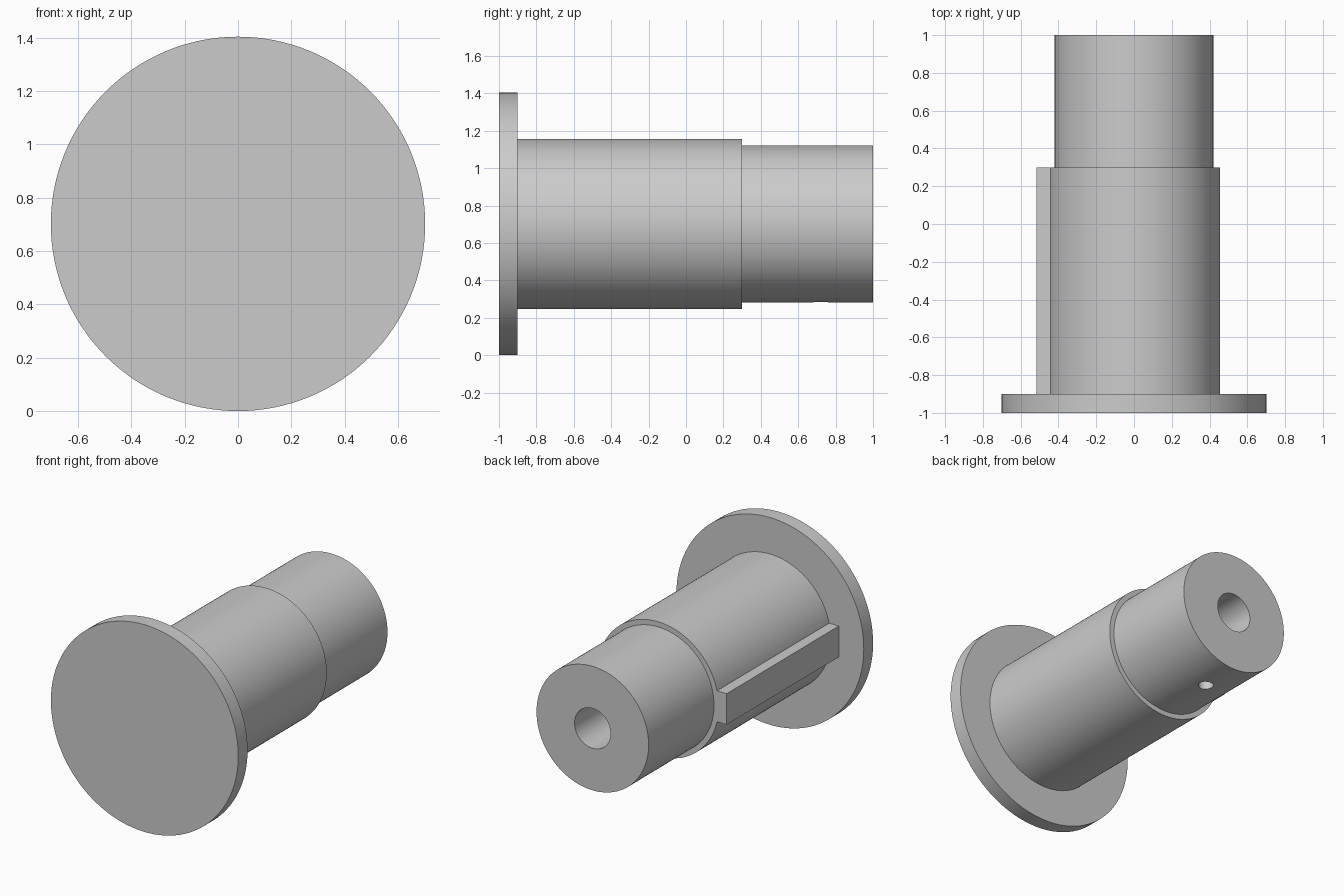
import bpy
import bmesh
import math
from mathutils import Matrix, Vector

SEGMENTS = 128
AXIS_Z = 0.702  # height of the shaft axis

cube = bpy.data.objects.get("Cube")
if cube:
    bpy.data.objects.remove(cube, do_unlink=True)

steel = bpy.data.materials.new("plain grey")
steel.use_nodes = True
grey = (0.6, 0.6, 0.6, 1)
steel.diffuse_color = grey
steel.node_tree.nodes["Principled BSDF"].inputs["Base Color"].default_value = grey


def make_object(name, bm):
    bmesh.ops.recalc_face_normals(bm, faces=bm.faces)
    mesh = bpy.data.meshes.new(name)
    bm.to_mesh(mesh)
    bm.free()
    mesh.materials.append(steel)
    obj = bpy.data.objects.new(name, mesh)
    obj.location.z = AXIS_Z
    bpy.context.collection.objects.link(obj)
    return obj


def lathe(name, profile):
    """Turn (radius, y) points around the y axis."""
    bm = bmesh.new()
    verts = [bm.verts.new((r, y, 0)) for r, y in profile]
    edges = [bm.edges.new(pair) for pair in zip(verts, verts[1:])]
    bmesh.ops.spin(bm, geom=verts + edges, cent=(0, 0, 0), axis=(0, 1, 0),
                   angle=math.tau, steps=SEGMENTS, use_duplicate=False)
    bmesh.ops.remove_doubles(bm, verts=bm.verts, dist=0.0001)
    return make_object(name, bm)


def boolean(target, tool, operation):
    mod = target.modifiers.new(tool.name, "BOOLEAN")
    mod.operation = operation
    mod.solver = "EXACT"
    mod.object = tool
    bpy.context.view_layer.objects.active = target
    bpy.ops.object.modifier_apply(modifier=mod.name)
    bpy.data.objects.remove(tool, do_unlink=True)


# Flange, barrel, stepped end and blind bore in one turned profile
shaft = lathe("flanged_shaft", [
    (0, -1), (0.702, -1), (0.702, -0.9),
    (0.455, -0.9), (0.455, 0.3),
    (0.42, 0.3), (0.42, 1),
    (0.135, 1), (0.135, 0.3), (0, 0.3),
])

# Straight key along the right side of the barrel, rooted in the flange
bm = bmesh.new()
bmesh.ops.create_cube(bm, size=1)
bmesh.ops.scale(bm, verts=bm.verts, vec=Vector((0.14, 1.25, 0.21)))
bmesh.ops.translate(bm, verts=bm.verts, vec=Vector((-0.445, -0.325, 0)))
boolean(shaft, make_object("key", bm), "UNION")

# Small radial hole from below into the bore
bm = bmesh.new()
bmesh.ops.create_cone(bm, cap_ends=True, segments=32, radius1=0.048,
                      radius2=0.048, depth=0.5,
                      matrix=Matrix.Translation((0, 0.72, -0.3)))
boolean(shaft, make_object("pin_hole_cutter", bm), "DIFFERENCE")

# Smooth turned faces with crisp edges
bpy.ops.object.select_all(action="DESELECT")
shaft.select_set(True)
bpy.context.view_layer.objects.active = shaft
bpy.ops.object.shade_smooth_by_angle(angle=math.radians(30))
